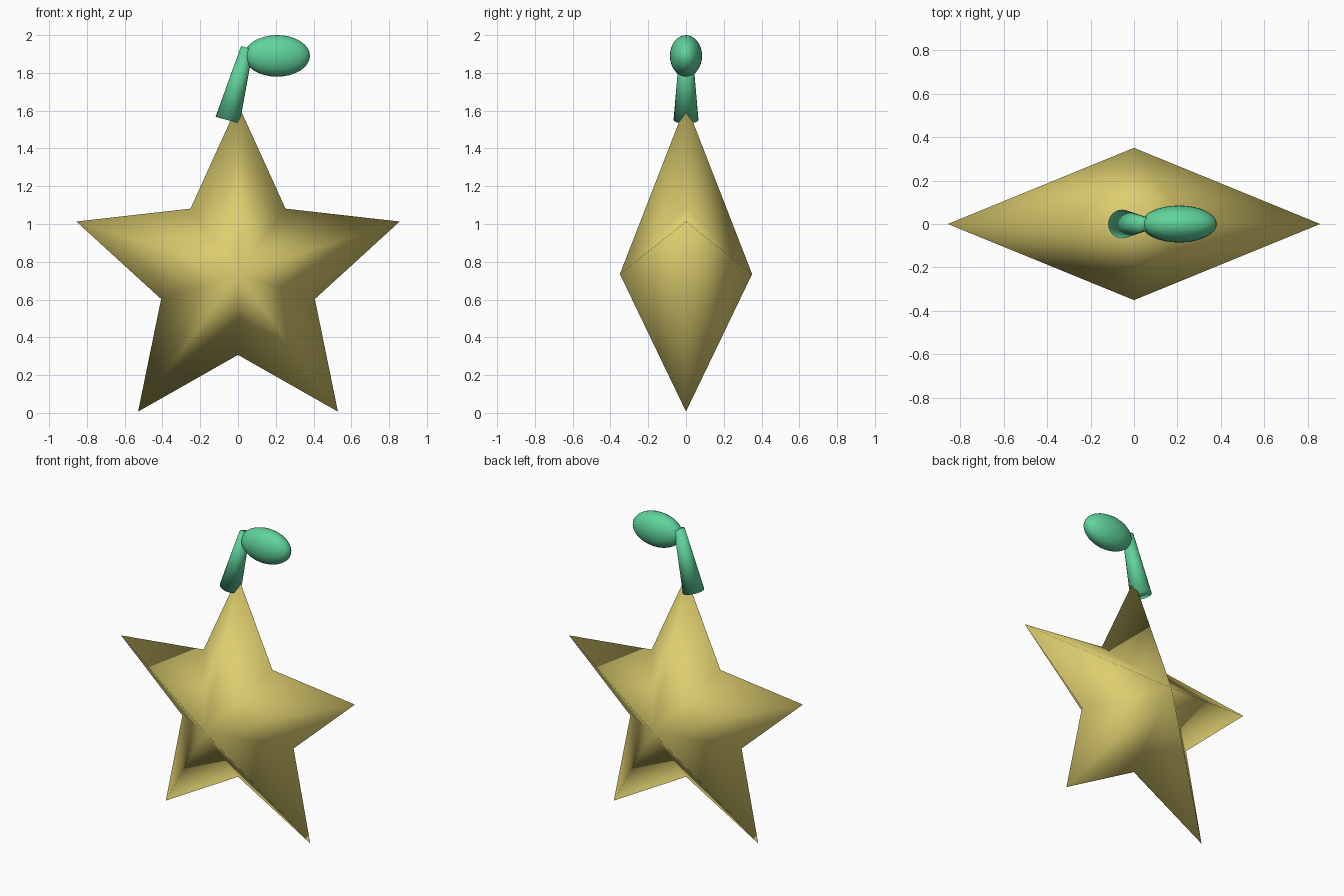
import bpy, bmesh, math
from mathutils import Vector

if "Cube" in bpy.data.objects:
    bpy.data.objects.remove(bpy.data.objects["Cube"])


def material(name, rgb):
    m = bpy.data.materials.new(name)
    m.diffuse_color = (*rgb, 1)
    m.use_nodes = True
    m.node_tree.nodes["Principled BSDF"].inputs["Base Color"].default_value = m.diffuse_color
    return m


gold = material("soft gold", (0.73, 0.62, 0.16))
green = material("leaf green", (0.115, 0.65, 0.33))


def finish(ob, name, mat):
    ob.name = name
    ob.data.materials.append(mat)
    for p in ob.data.polygons:
        p.use_smooth = True


# Star body: ten-point rim joined to a front and a back apex
Z, OUTER, INNER, DEPTH = 0.735, 0.9, 0.428, 0.35
bm = bmesh.new()
rim = []
for i in range(10):
    a = i * math.pi / 5
    r = INNER if i % 2 else OUTER
    rim.append(bm.verts.new((r * math.sin(a), 0, Z + r * math.cos(a))))
for y in (-DEPTH, DEPTH):
    apex = bm.verts.new((0, y, Z))
    for i in range(10):
        bm.faces.new((apex, rim[i], rim[(i + 1) % 10]))
bmesh.ops.recalc_face_normals(bm, faces=bm.faces)
mesh = bpy.data.meshes.new("star_body")
bm.to_mesh(mesh)
bm.free()
star = bpy.data.objects.new("star_body", mesh)
bpy.context.collection.objects.link(star)
finish(star, "star_body", gold)

# Tapered stem leaning to the right
base, top = Vector((-0.055, 0, 1.55)), Vector((0.048, 0, 1.933))
axis = top - base
bpy.ops.mesh.primitive_cone_add(vertices=24, radius1=0.066, radius2=0.033,
                                depth=axis.length, location=(base + top) / 2,
                                rotation=axis.to_track_quat('Z', 'Y').to_euler())
finish(bpy.context.object, "stem", green)

# Rounded leaf at the stem tip
bpy.ops.mesh.primitive_uv_sphere_add(segments=32, ring_count=16, radius=1,
                                     location=(0.207, 0, 1.89))
leaf = bpy.context.object
leaf.scale = (0.174, 0.085, 0.11)
finish(leaf, "leaf", green)
